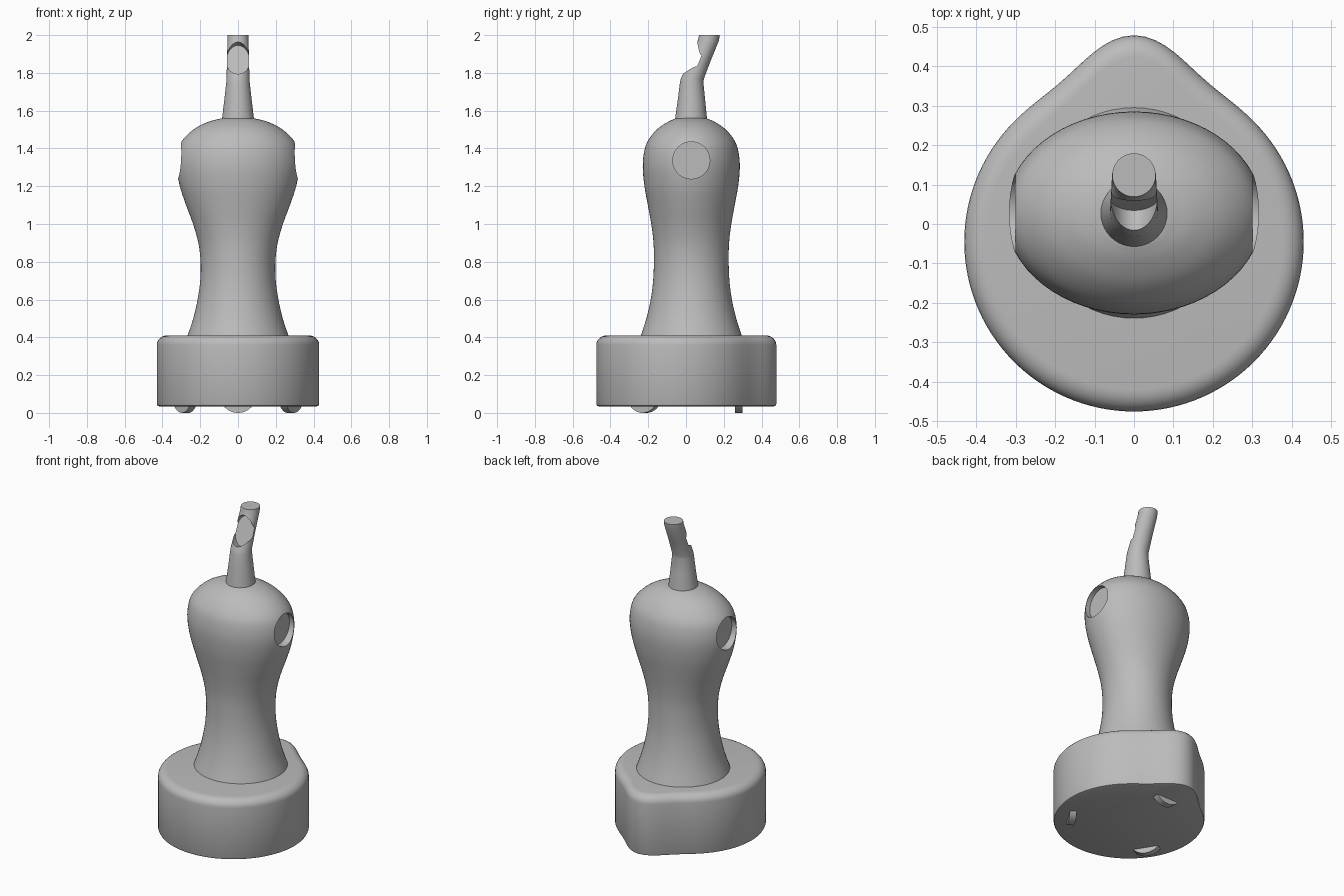
import bpy, bmesh, math
from mathutils import Matrix, Vector

if "Cube" in bpy.data.objects:
    bpy.data.objects.remove(bpy.data.objects["Cube"])

grey = bpy.data.materials.new("mid grey")
grey.use_nodes = True
grey.diffuse_color = (0.5, 0.5, 0.5, 1)
grey.node_tree.nodes["Principled BSDF"].inputs["Base Color"].default_value = (0.5, 0.5, 0.5, 1)


def make_object(name, bm):
    bmesh.ops.recalc_face_normals(bm, faces=bm.faces)
    mesh = bpy.data.meshes.new(name)
    bm.to_mesh(mesh)
    bm.free()
    mesh.materials.append(grey)
    obj = bpy.data.objects.new(name, mesh)
    bpy.context.collection.objects.link(obj)
    return obj


def activate(obj):
    bpy.ops.object.select_all(action='DESELECT')
    obj.select_set(True)
    bpy.context.view_layer.objects.active = obj


def smooth(obj, angle=35):
    activate(obj)
    bpy.ops.object.shade_smooth_by_angle(angle=math.radians(angle))


def loft(name, rings):
    """Skin a list of closed rings and cap both ends."""
    bm = bmesh.new()
    loops = [[bm.verts.new(p) for p in ring] for ring in rings]
    n = len(loops[0])
    for low, high in zip(loops, loops[1:]):
        for i in range(n):
            j = (i + 1) % n
            bm.faces.new((low[i], low[j], high[j], high[i]))
    bm.faces.new(loops[0][::-1])
    bm.faces.new(loops[-1])
    return make_object(name, bm)


def ellipse(y, z, rx, ry, n=64):
    steps = [2 * math.pi * i / n for i in range(n)]
    return [(rx * math.cos(a), y + ry * math.sin(a), z) for a in steps]


def disc(name, radius, depth, matrix, n=64):
    bm = bmesh.new()
    bmesh.ops.create_cone(bm, cap_ends=True, segments=n, radius1=radius,
                          radius2=radius, depth=depth, matrix=matrix)
    return make_object(name, bm)


def carve(obj, cutter):
    mod = obj.modifiers.new("carve", 'BOOLEAN')
    mod.operation = 'DIFFERENCE'
    mod.solver = 'EXACT'
    mod.object = cutter
    activate(obj)
    bpy.ops.object.modifier_apply(modifier=mod.name)
    bpy.data.objects.remove(cutter)


def spline(keys, steps):
    """Catmull-Rom through the key rows."""
    rows = [Vector(k) for k in keys]
    rows = [rows[0] * 2 - rows[1]] + rows + [rows[-1] * 2 - rows[-2]]
    out = []
    for a, b, c, d in zip(rows, rows[1:], rows[2:], rows[3:]):
        for s in range(steps):
            t = s / steps
            out.append(0.5 * (2 * b + (c - a) * t + (2 * a - 5 * b + 4 * c - d) * t ** 2
                              + (3 * b - a - 3 * c + d) * t ** 3))
    return out + [rows[-2]]


# Base: round housing with a rounded lobe at the back
BASE_Y, BASE_R = -0.045, 0.43


def base_ring(inset, z, n=120):
    ring = []
    for i in range(n):
        a = 2 * math.pi * i / n - math.pi
        r = BASE_R + 0.093 * math.exp(-0.5 * (a / math.radians(13)) ** 2) - inset
        ring.append((-r * math.sin(a), BASE_Y + r * math.cos(a), z))
    return ring


rings = [base_ring(0.012, 0.035), base_ring(0.004, 0.038), base_ring(0, 0.047)]
for k in range(7):
    a = math.pi / 2 * k / 6
    rings.append(base_ring(0.055 * (1 - math.cos(a)), 0.36 + 0.05 * math.sin(a)))
smooth(loft("base_housing", rings))

# Handle: waisted grip, round below and oval at the head (height, half width, half depth)
HANDLE_Y = 0.028
profile = [(0.40, 0.27, 0.27), (0.5, 0.237, 0.238), (0.6, 0.214, 0.215),
           (0.7, 0.2, 0.202), (0.8, 0.198, 0.198), (0.9, 0.21, 0.2),
           (1.0, 0.238, 0.212), (1.1, 0.275, 0.23), (1.2, 0.308, 0.248),
           (1.3, 0.326, 0.257), (1.38, 0.321, 0.25), (1.44, 0.297, 0.23),
           (1.5, 0.236, 0.183), (1.54, 0.16, 0.125), (1.56, 0.085, 0.08)]
handle = loft("handle", [ellipse(HANDLE_Y, z, rx, ry) for z, rx, ry in spline(profile, 4)])

# Round button recess on each side of the head
for side in (-1, 1):
    place = Matrix.Translation((side * 0.37, HANDLE_Y, 1.337)) @ Matrix.Rotation(math.pi / 2, 4, 'Y')
    carve(handle, disc("recess_cutter", 0.098, 0.2, place))
smooth(handle)

# Cable: tapered strain relief, then a cable leaning backwards
path = [(0.027, 1.55, 0.085), (0.027, 1.57, 0.083), (0.029, 1.66, 0.072),
        (0.03, 1.75, 0.062), (0.034, 1.77, 0.061), (0.075, 1.87, 0.058),
        (0.118, 1.97, 0.056), (0.124, 2.0, 0.055)]
cable = loft("cable", [ellipse(y, z, r, r, 40) for y, z, r in path])

# Oval notch in the front of the cable, down to its centre line
lean = math.radians(-22)
notch = (Matrix.Translation((0, 0.069, 1.86)) @ Matrix.Rotation(lean, 4, 'X')
         @ Matrix.Diagonal((0.062, 1, 0.092, 1)) @ Matrix.Translation((0, -0.1, 0))
         @ Matrix.Rotation(math.pi / 2, 4, 'X'))
carve(cable, disc("notch_cutter", 1, 0.2, notch))
smooth(cable)

# Three rollers showing under the base, turned along its rim
for name, x, y in (("back_roller", 0, 0.28), ("left_roller", 0.28, -0.22), ("right_roller", -0.28, -0.22)):
    outward = Vector((x, y - BASE_Y, 0)).to_track_quat('Z', 'Y').to_matrix().to_4x4()
    smooth(disc(name, 0.098, 0.04, Matrix.Translation((x, y, 0.098)) @ outward, 48))
